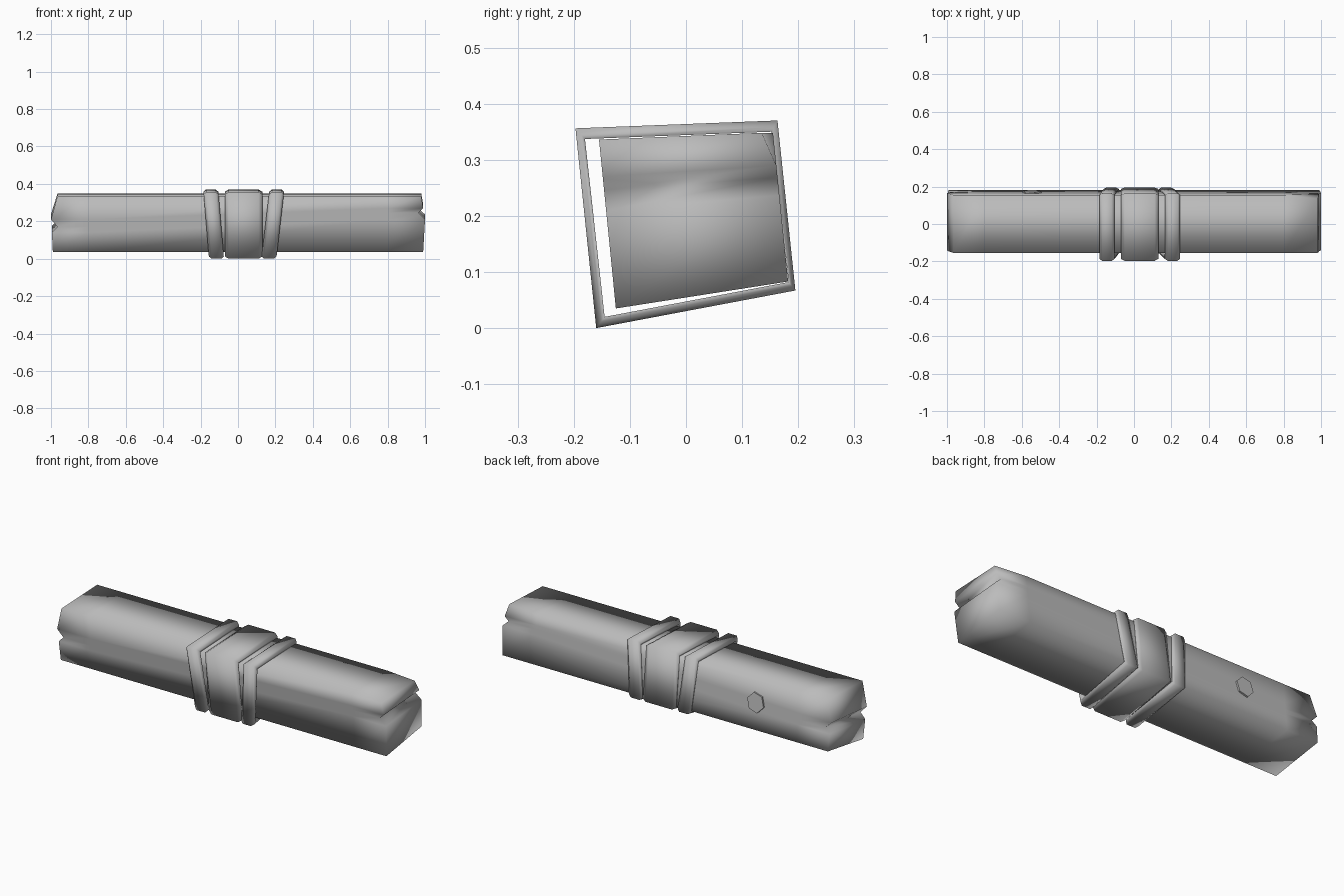
import bpy, bmesh, math
from mathutils import Vector

cube = bpy.data.objects.get("Cube")
if cube:
    bpy.data.objects.remove(cube, do_unlink=True)

grey = bpy.data.materials.new("weathered grey")
grey.use_nodes = True
colour = (0.5, 0.5, 0.5, 1)
grey.diffuse_color = colour
grey.node_tree.nodes["Principled BSDF"].inputs["Base Color"].default_value = colour


def finish(name, bm, smooth=True):
    bmesh.ops.recalc_face_normals(bm, faces=bm.faces)
    mesh = bpy.data.meshes.new(name)
    bm.to_mesh(mesh)
    bm.free()
    mesh.materials.append(grey)
    for p in mesh.polygons:
        p.use_smooth = smooth
    ob = bpy.data.objects.new(name, mesh)
    bpy.context.collection.objects.link(ob)
    return ob


def bridge(bm, a, b):
    n = len(a)
    for i in range(n):
        bm.faces.new((a[i], a[(i + 1) % n], b[(i + 1) % n], b[i]))


# Beam: skewed square section, split open at both ends
FRONT = (Vector((0, -0.125, 0.035)), Vector((0, -0.155, 0.336)))
BACK = (Vector((0, 0.182, 0.083)), Vector((0, 0.155, 0.348)))


def section(bm, heights, xs):
    front, back = [], []
    for row, side in ((front, FRONT), (back, BACK)):
        for t, x in zip(heights, xs):
            p = side[0].lerp(side[1], t)
            row.append(bm.verts.new((x, p.y, p.z)))
    return front, back


def loop(rows):
    return rows[0] + rows[1][::-1]


left_h = (0, 0.35, 0.45, 0.58, 1)
left_x = (-0.99, -0.995, -0.965, -1.0, -0.965)
right_h = (0, 0.58, 0.7, 0.78, 1)
right_x = (0.99, 1.0, 0.965, 0.99, 0.98)

bm = bmesh.new()
rings = [section(bm, left_h, left_x), section(bm, left_h, [-0.8] * 5),
         section(bm, right_h, [0.8] * 5), section(bm, right_h, right_x)]
for a, b in zip(rings, rings[1:]):
    bridge(bm, loop(a), loop(b))
for front, back in (rings[0], rings[-1]):
    for i in range(4):
        bm.faces.new((front[i], front[i + 1], back[i + 1], back[i]))
# Clip the upper back corner at the right end
rings[-1][1][4].co.y -= 0.02
finish("beam", bm)

# Bands: hollow skewed frames with a bevelled outer rim
OUTER = [Vector(c) for c in ((-0.16, 0.0), (0.195, 0.067), (0.163, 0.37), (-0.197, 0.356))]
INNER = [Vector(c) for c in ((-0.145, 0.02), (0.183, 0.082), (0.152, 0.35), (-0.18, 0.337))]


def band(name, bottom, top, width, bevel):
    bm = bmesh.new()
    profile = ((0, 0), (0, 0.4), (bevel, 1), (width - bevel, 1), (width, 0.4), (width, 0))
    loops = []
    for along, out in profile:
        ring = []
        for a, b in zip(INNER, OUTER):
            p = a.lerp(b, out)
            x = bottom + (top - bottom) * p.y / 0.36 + along
            ring.append(bm.verts.new((x, p.x, p.y)))
        loops.append(ring)
    for i, ring in enumerate(loops):
        bridge(bm, ring, loops[(i + 1) % len(loops)])
    finish(name, bm)


band("left_band", -0.155, -0.185, 0.08, 0.014)
band("centre_band", -0.07, -0.07, 0.2, 0.02)
band("right_band", 0.125, 0.167, 0.08, 0.014)

# Knot: low six-sided plate on the back face
bm = bmesh.new()
base = BACK[0].lerp(BACK[1], 0.55)
up = (BACK[1] - BACK[0]).normalized()
normal = Vector((0, up.z, -up.y))
rims = []
for depth in (-0.01, 0.009):
    rim = []
    for i in range(6):
        a = math.radians(60 * i + 15)
        p = base + up * 0.055 * math.sin(a) + normal * depth
        rim.append(bm.verts.new((-0.545 + 0.052 * math.cos(a), p.y, p.z)))
    bm.faces.new(rim)
    rims.append(rim)
bridge(bm, *rims)
finish("knot", bm, False)
